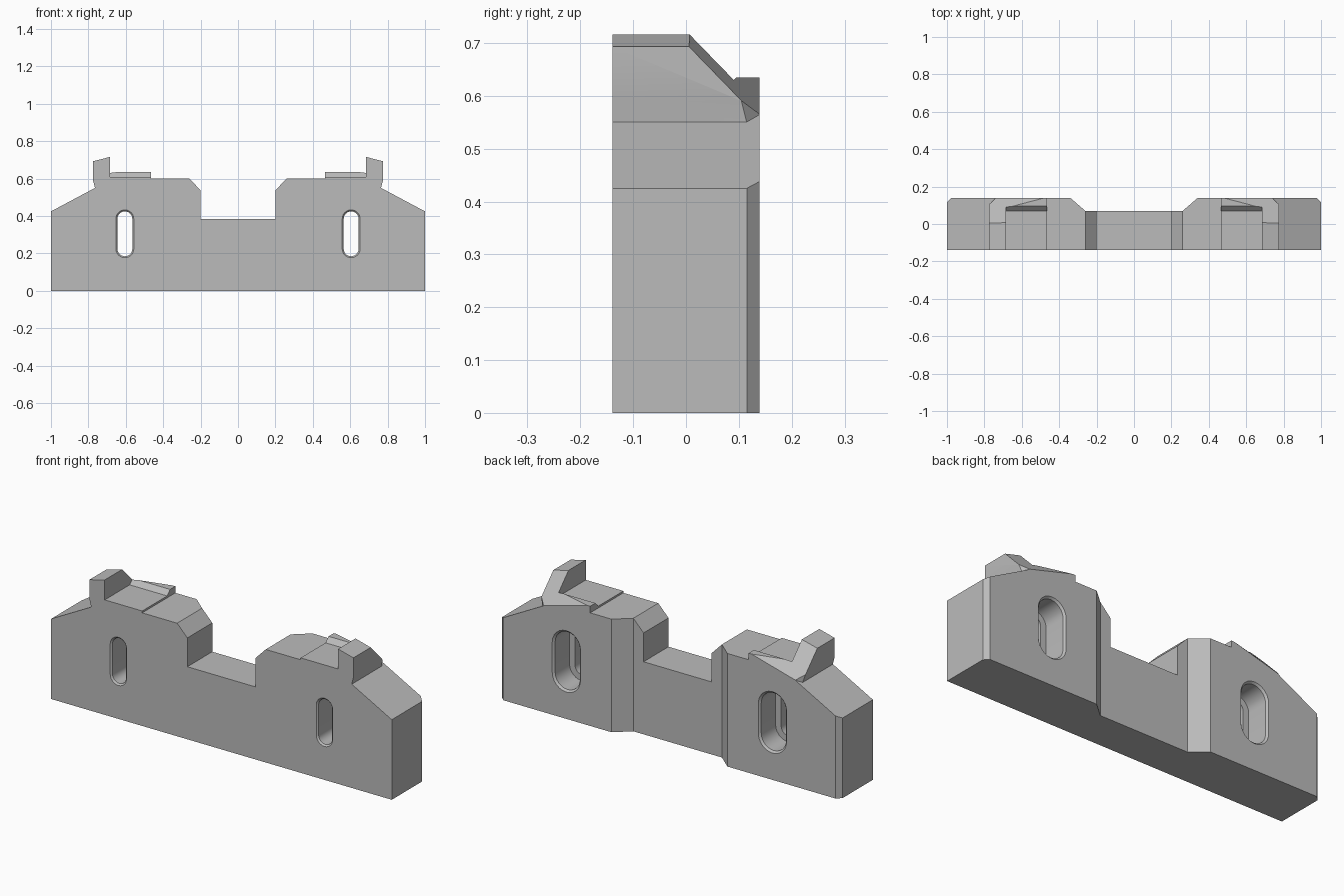
import bpy, bmesh, math
from mathutils import Vector

cube = bpy.data.objects.get("Cube")
if cube:
    bpy.data.objects.remove(cube, do_unlink=True)

HALF = 0.139  # half of the depth
SIDES = (1, -1)

grey = bpy.data.materials.new("plain_grey")
grey.use_nodes = True
grey.diffuse_color = (0.5, 0.5, 0.5, 1)
grey.node_tree.nodes["Principled BSDF"].inputs["Base Color"].default_value = (0.5, 0.5, 0.5, 1)


def loft(name, rings):
    """Solid through matching rings of points, capped at both ends."""
    bm = bmesh.new()
    loops = [[bm.verts.new(p) for p in ring] for ring in rings]
    for a, b in zip(loops, loops[1:]):
        for i in range(len(a)):
            j = (i + 1) % len(a)
            bm.faces.new((a[i], a[j], b[j], b[i]))
    bm.faces.new(loops[0])
    bm.faces.new(loops[-1])
    bmesh.ops.recalc_face_normals(bm, faces=bm.faces)
    mesh = bpy.data.meshes.new(name)
    bm.to_mesh(mesh)
    bm.free()
    mesh.materials.append(grey)
    obj = bpy.data.objects.new(name, mesh)
    bpy.context.collection.objects.link(obj)
    return obj


def front_prism(name, pts, y0=-HALF, y1=HALF):
    return loft(name, [[(x, y, z) for x, z in pts] for y in (y0, y1)])


def half_space(point, normal):
    """Large box whose lower face is the cutting plane."""
    n = Vector(normal).normalized()
    c = Vector(point) + n
    q = n.to_track_quat('Z', 'Y')
    square = [(-1, -1), (1, -1), (1, 1), (-1, 1)]
    return loft("cutter", [[c + q @ Vector((x, y, z)) for x, y in square] for z in (-1, 1)])


def combine(target, tool, operation):
    tool.hide_render = True
    mod = target.modifiers.new("combine", 'BOOLEAN')
    mod.operation = operation
    mod.solver = 'EXACT'
    mod.object = tool
    graph = bpy.context.evaluated_depsgraph_get()
    mesh = bpy.data.meshes.new_from_object(target.evaluated_get(graph))
    target.modifiers.clear()
    target.data = mesh
    bpy.data.objects.remove(tool, do_unlink=True)


def symmetric(pts):
    return pts + [(-x, v) for x, v in reversed(pts)]


# Body: front outline trimmed by the plan outline
body = front_prism("jaw_body", symmetric([
    (1, 0), (1, 0.425), (0.685, 0.593), (0.685, 0.61), (0.465, 0.61),
    (0.465, 0.6), (0.26, 0.6), (0.2, 0.538), (0.2, 0.385)]))
plan = symmetric([(1.1, -0.3), (1.1, 0.005), (0.976, HALF), (0.97, 0.3),
                  (0.34, 0.3), (0.34, HALF), (0.26, 0.07)])
# Keep the plan's end chamfer meeting the end face
plan = symmetric([(1.1, -0.3), (1.1, 0.115), (1, 0.115), (0.976, HALF), (0.976, 0.2),
                  (0.34, 0.2), (0.34, HALF), (0.26, 0.07)])
combine(body, loft("plan", [[(x, y, z) for x, y in plan] for z in (-0.1, 0.9)]), 'INTERSECT')

for s in SIDES:
    # Upright hook with a chamfered rear outer corner
    hook = front_prism("hook", [(s * x, z) for x, z in [
        (0.685, 0.5), (0.765, 0.5), (0.765, 0.552), (0.775, 0.59),
        (0.775, 0.693), (0.685, 0.716)]])
    combine(hook, half_space((s * 0.775, 0.105, 0.6), (s, 1.06, 0)), 'DIFFERENCE')
    combine(body, hook, 'UNION')

    # Raised rear pad with a sloped front
    section = [(0.045, 0.58), (0.07, 0.61), (0.095, 0.635), (HALF, 0.635), (HALF, 0.58)]
    pad = loft("pad", [[(s * x, y, z) for y, z in section] for x in (0.465, 0.7)])
    combine(body, pad, 'UNION')

    # Sloping cut across the back of the hook and pad
    combine(body, half_space((s * 0.685, 0.007, 0.716), (s * 0.27, 1.03, 1)), 'DIFFERENCE')

    # Counterbored slot with chamfered rims
    rings = []
    for y, r in [(-0.149, 0.058), (-0.131, 0.04), (0.009, 0.04),
                 (0.009, 0.073), (0.129, 0.073), (0.149, 0.093)]:
        ring = []
        for end in SIDES:
            for k in range(13):
                a = math.pi * k / 12
                ring.append((s * 0.605 + end * r * math.cos(a), y,
                             0.305 + end * (0.08 + r * math.sin(a))))
        rings.append(ring)
    combine(body, loft("slot", rings), 'DIFFERENCE')

# Tidy shading: only the slot curves are smooth
bpy.ops.object.select_all(action='DESELECT')
body.select_set(True)
bpy.context.view_layer.objects.active = body
bpy.ops.object.shade_smooth_by_angle(angle=math.radians(20))
